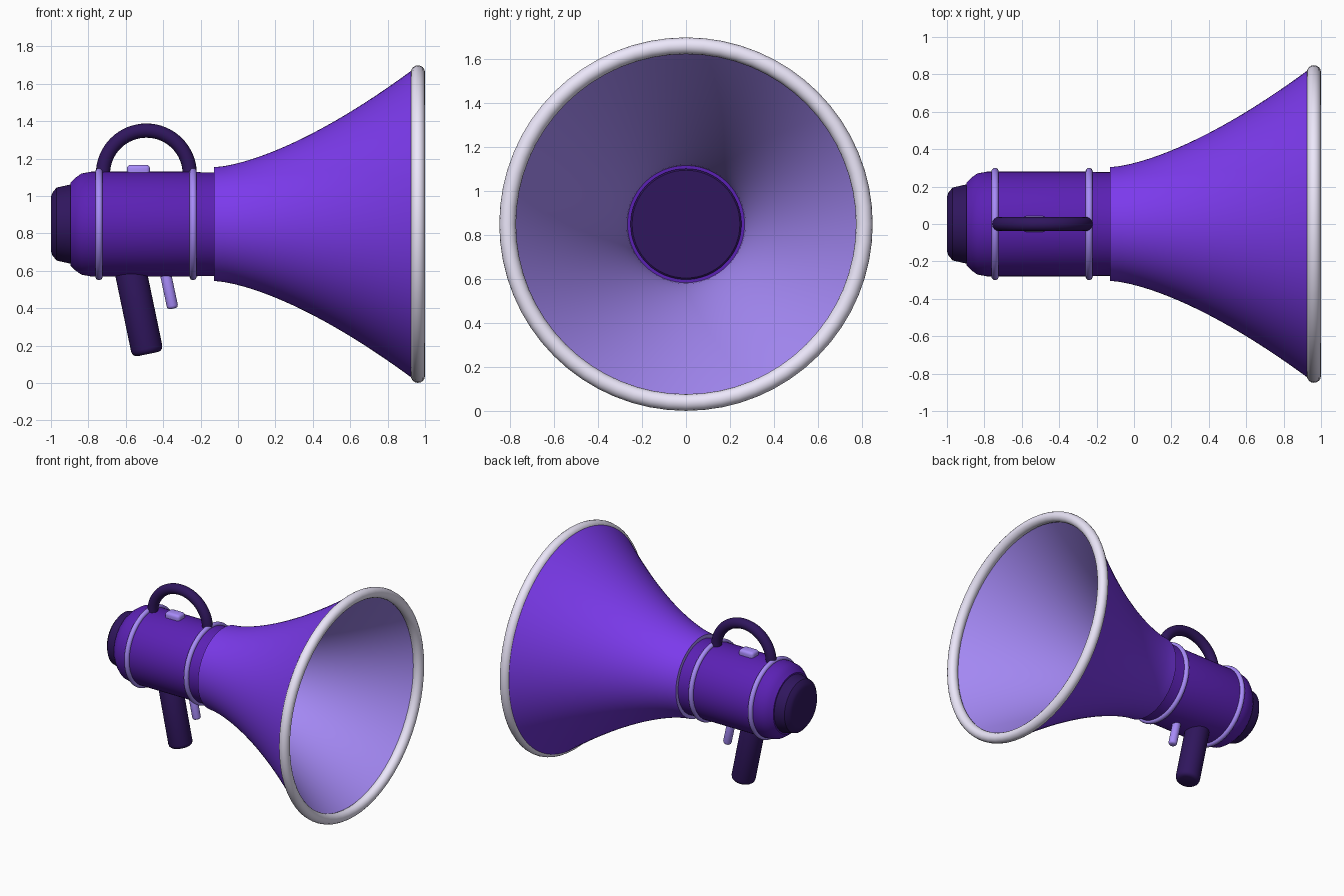
import bpy, bmesh, math
from mathutils import Vector

if "Cube" in bpy.data.objects:
    bpy.data.objects.remove(bpy.data.objects["Cube"])

AXIS_Z = 0.85
SEG = 64


def material(name, rgb):
    m = bpy.data.materials.new(name)
    m.diffuse_color = (*rgb, 1)
    m.use_nodes = True
    m.node_tree.nodes["Principled BSDF"].inputs["Base Color"].default_value = m.diffuse_color
    return m


violet = material("violet", (0.20, 0.042, 0.84))
purple = material("deep_purple", (0.105, 0.015, 0.46))
dark = material("dark_purple", (0.029, 0.008, 0.11))
lavender = material("lavender", (0.386, 0.258, 0.94))
pale = material("pale", (0.84, 0.80, 0.96))


def finish(name, bm, mats, angle=35):
    bmesh.ops.recalc_face_normals(bm, faces=bm.faces)
    mesh = bpy.data.meshes.new(name)
    bm.to_mesh(mesh)
    bm.free()
    for m in mats:
        mesh.materials.append(m)
    ob = bpy.data.objects.new(name, mesh)
    bpy.context.collection.objects.link(ob)
    bpy.ops.object.select_all(action='DESELECT')
    ob.select_set(True)
    bpy.context.view_layer.objects.active = ob
    bpy.ops.object.shade_smooth_by_angle(angle=math.radians(angle))
    return ob


def lathe(name, profile, mats, closed=False, mat_index=lambda i: 0, n=SEG):
    """Spin (x, radius) points around the horizontal axis; cap the ends if open."""
    bm = bmesh.new()
    rings = [[bm.verts.new((x, r * math.cos(2 * math.pi * k / n),
                            AXIS_Z + r * math.sin(2 * math.pi * k / n)))
              for k in range(n)] for x, r in profile]
    for i in range(len(rings) if closed else len(rings) - 1):
        a, b = rings[i], rings[(i + 1) % len(rings)]
        for k in range(n):
            j = (k + 1) % n
            bm.faces.new((a[k], a[j], b[j], b[k])).material_index = mat_index(i)
    if not closed:
        bm.faces.new(rings[0])
        bm.faces.new(rings[-1])
    return finish(name, bm, mats)


def hoop(name, x, major, minor, mat):
    pts = [(x + minor * math.cos(a), major + minor * math.sin(a))
           for a in (2 * math.pi * k / 16 for k in range(16))]
    return lathe(name, pts, [mat], closed=True)


def rod(name, top, bottom, radius, bevel, mat):
    """Bevelled cylinder between two points."""
    top, bottom = Vector(top), Vector(bottom)
    d = top - bottom
    bm = bmesh.new()
    bmesh.ops.create_cone(bm, cap_ends=True, segments=32, radius1=radius,
                          radius2=radius, depth=d.length)
    ends = [e for e in bm.edges if abs(e.verts[0].co.z - e.verts[1].co.z) < 1e-5]
    bmesh.ops.bevel(bm, geom=ends, offset=bevel, segments=3, profile=0.5, affect='EDGES')
    ob = finish(name, bm, [mat])
    ob.location = (top + bottom) / 2
    ob.rotation_euler = d.to_track_quat('Z', 'Y').to_euler()
    return ob


# Flared horn: outer curve, then back along the inner curve
N = 20
ts = [i / N for i in range(N + 1)]
outer = [(-0.127 + 1.067 * t, 0.304 + 0.526 * t ** 1.5) for t in ts]
inner = [(-0.127 + 1.077 * t, 0.265 + 0.53 * t ** 1.5) for t in reversed(ts)]
lathe("horn", outer + inner, [violet, lavender], closed=True,
      mat_index=lambda i: 0 if i < N else 1, n=96)
hoop("horn_rim", 0.962, 0.811, 0.038, pale)

# Body barrel, rear cap and the dark throat plate inside the horn
lathe("body", [(-0.895, 0.222), (-0.87, 0.247), (-0.838, 0.270), (-0.785, 0.280),
               (-0.225, 0.280), (-0.2, 0.277), (-0.115, 0.277)], [purple])
lathe("rear_cap", [(-1.0, 0.145), (-0.992, 0.168), (-0.97, 0.195), (-0.89, 0.213),
                   (-0.86, 0.213)], [dark])
lathe("throat_plate", [(-0.12, 0.252), (-0.105, 0.252), (-0.10, 0.245)], [dark])

# Trim bands
for tag, x in (("rear", -0.743), ("front", -0.24)):
    hoop(tag + "_band", x, 0.281, 0.019, lavender)

# Arched carrying handle
curve = bpy.data.curves.new("carry_handle", 'CURVE')
curve.dimensions = '3D'
curve.bevel_depth = 0.038
curve.bevel_resolution = 6
curve.use_fill_caps = True
sp = curve.splines.new('POLY')
sp.points.add(32)
for k, p in enumerate(sp.points):
    a = math.pi * k / 32
    p.co = (-0.49 + 0.232 * math.cos(a), 0, 1.118 + 0.232 * math.sin(a), 1)
curve.materials.append(dark)
handle = bpy.data.objects.new("carry_handle", curve)
bpy.context.collection.objects.link(handle)

# Pistol grip and trigger
rod("grip", (-0.585, 0, 0.65), (-0.482, 0, 0.155), 0.085, 0.03, dark)
rod("trigger", (-0.393, 0, 0.61), (-0.348, 0, 0.398), 0.03, 0.016, lavender)

# Power button
bm = bmesh.new()
bmesh.ops.create_cube(bm, size=1)
bmesh.ops.scale(bm, vec=(0.124, 0.085, 0.07), verts=bm.verts)
bmesh.ops.bevel(bm, geom=bm.edges[:], offset=0.02, segments=3, profile=0.5, affect='EDGES')
button = finish("button", bm, [lavender])
button.location = (-0.532, 0, 1.132)
